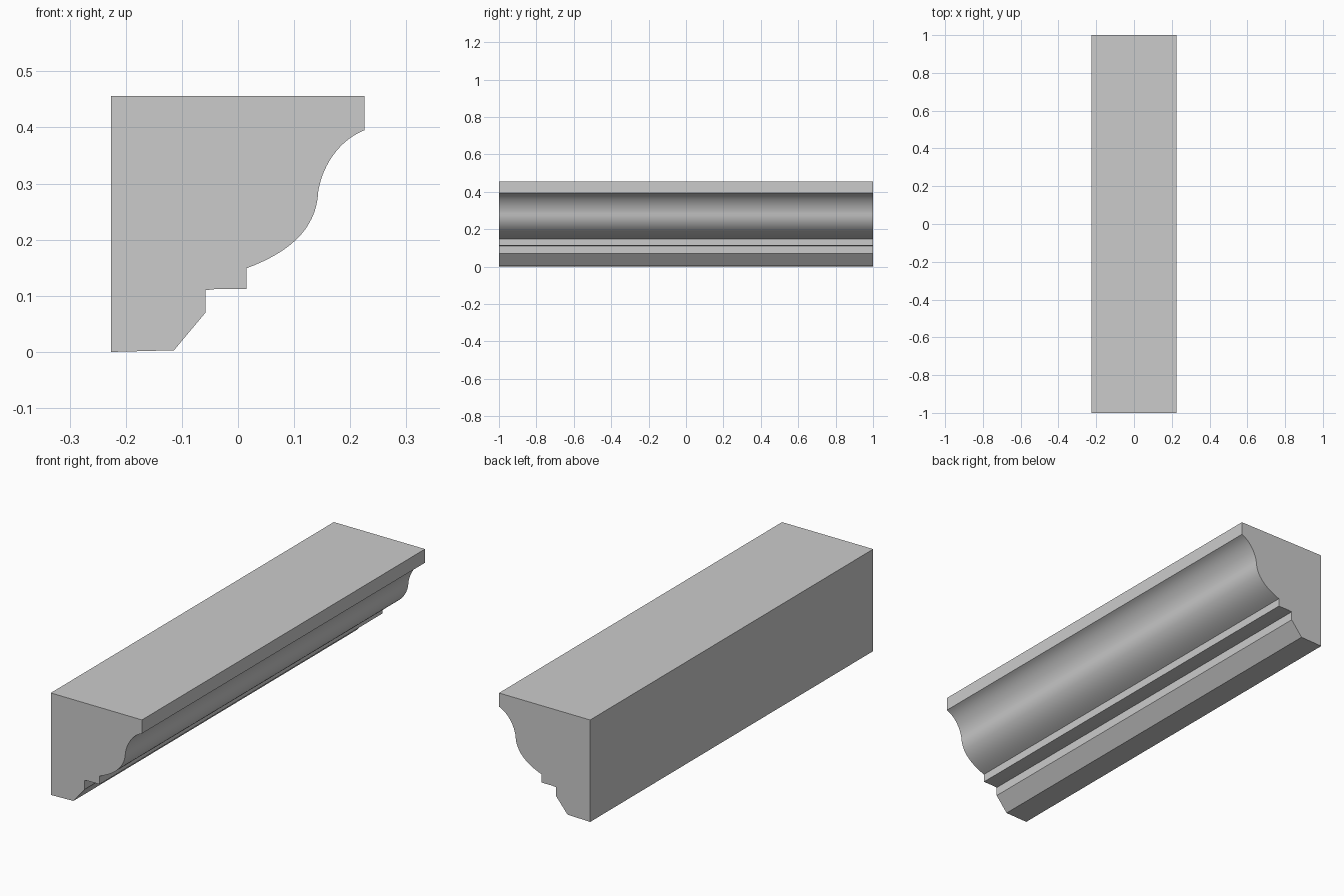
import bpy
import bmesh
import math
from mathutils import Vector
from mathutils.geometry import interpolate_bezier

cube = bpy.data.objects.get("Cube")
if cube:
    bpy.data.objects.remove(cube, do_unlink=True)

LENGTH = 2.0
STEPS = 17


def curve(*points):
    return [tuple(p) for p in interpolate_bezier(*[Vector(p) for p in points], STEPS)]


# Cross-section (x, z): back and foot, stepped fillets, S-curve, top lip
foot = [(-0.226, 0.456), (-0.226, 0), (-0.15, 0.002), (-0.114, 0.003)]
steps = [(-0.058, 0.07), (-0.058, 0.11), (-0.04, 0.112), (0.015, 0.112)]
belly = curve((0.015, 0.149), (0.085, 0.175), (0.14, 0.215), (0.143, 0.286))
hollow = curve((0.143, 0.286), (0.149, 0.325), (0.175, 0.375), (0.225, 0.395))
profile = foot + steps + belly + hollow[1:] + [(0.225, 0.456)]

# Extrude the cross-section along the length
bm = bmesh.new()
verts = [bm.verts.new((x, -LENGTH / 2, z)) for x, z in profile]
end_cap = bm.faces.new(verts)
result = bmesh.ops.extrude_face_region(bm, geom=[end_cap], use_keep_orig=True)
moved = [g for g in result["geom"] if isinstance(g, bmesh.types.BMVert)]
bmesh.ops.translate(bm, vec=(0, LENGTH, 0), verts=moved)
bmesh.ops.recalc_face_normals(bm, faces=bm.faces)
mesh = bpy.data.meshes.new("cornice_moulding")
bm.to_mesh(mesh)
bm.free()

# Plain grey finish
grey = bpy.data.materials.new("light_grey")
grey.use_nodes = True
colour = (0.6, 0.6, 0.6, 1)
grey.diffuse_color = colour
grey.node_tree.nodes["Principled BSDF"].inputs["Base Color"].default_value = colour
mesh.materials.append(grey)

moulding = bpy.data.objects.new("cornice_moulding", mesh)
bpy.context.collection.objects.link(moulding)
bpy.context.view_layer.objects.active = moulding
moulding.select_set(True)
bpy.ops.object.shade_smooth_by_angle(angle=math.radians(20))
